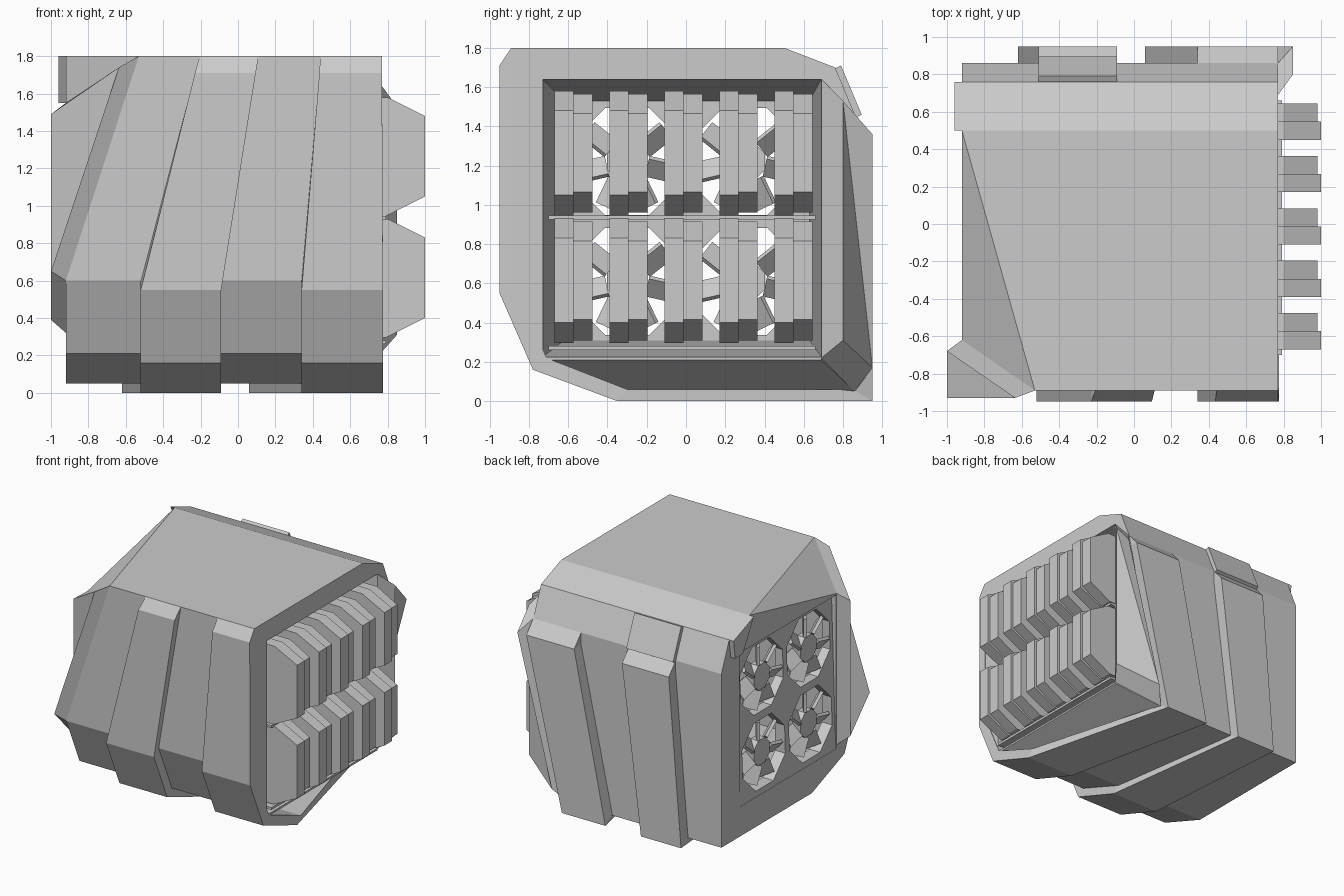
import bpy, bmesh
from math import pi, radians
from mathutils import Vector, Matrix

if "Cube" in bpy.data.objects:
    bpy.data.objects.remove(bpy.data.objects["Cube"])


def finish(name, bm):
    bmesh.ops.recalc_face_normals(bm, faces=bm.faces[:])
    me = bpy.data.meshes.new(name)
    bm.to_mesh(me)
    bm.free()
    ob = bpy.data.objects.new(name, me)
    bpy.context.collection.objects.link(ob)
    return ob


def hull_bm(points):
    bm = bmesh.new()
    for p in points:
        bm.verts.new(p)
    res = bmesh.ops.convex_hull(bm, input=bm.verts[:])
    junk = {g for g in res["geom_interior"] + res["geom_unused"]
            if isinstance(g, bmesh.types.BMVert)}
    bmesh.ops.delete(bm, geom=list(junk), context='VERTS')
    bmesh.ops.dissolve_limit(bm, angle_limit=radians(0.5), verts=bm.verts[:], edges=bm.edges[:])
    return bm


def hull(name, points):
    return finish(name, hull_bm(points))


def rect(x, y0, y1, z0, z1):
    return [(x, y, z) for y in (y0, y1) for z in (z0, z1)]


def prism_x(name, profile, x0, x1):
    return hull(name, [(x, y, z) for x in (x0, x1) for y, z in profile])


def octagon(name, x, y, z, r, depth):
    bm = bmesh.new()
    m = (Matrix.Translation((x, y, z)) @ Matrix.Rotation(pi / 2, 4, 'Y')
         @ Matrix.Rotation(pi / 8, 4, 'Z'))
    bmesh.ops.create_cone(bm, cap_ends=True, segments=8, radius1=r, radius2=r,
                          depth=depth, matrix=m)
    return finish(name, bm)


def subtract(target, cutter):
    mod = target.modifiers.new("cut", 'BOOLEAN')
    mod.operation = 'DIFFERENCE'
    mod.solver = 'EXACT'
    mod.object = cutter
    bpy.context.view_layer.objects.active = target
    bpy.ops.object.modifier_apply(modifier=mod.name)
    bpy.data.objects.remove(cutter)


# Main hull: side profile extruded along x, then corners sliced off
profile = [(-.89, 1.8), (-.89, .6), (-.72, .21), (-.30, .05),
           (.86, .05), (.86, 1.46), (.76, 1.70), (.5, 1.8)]
points = [Vector((x, y, z)) for x in (-.92, .77) for y, z in profile]
cuts = [((-.92, .5, 1.8), (-.53, -.89, 1.8), (-.92, -.62, 1.55)),
        ((-.53, -.89, 1.8), (-.92, -.62, 1.55), (-.92, -.89, .6)),
        ((.45, .86, .05), (.77, -.72, .21), (.77, .69, .21)),
        ((.45, .86, .05), (.77, .69, .22), (.77, .86, 1.46))]
for tri in cuts:
    a, b, c = map(Vector, tri)
    n = (b - a).cross(c - a).normalized()
    if n.dot(a - Vector((-.07, 0, .9))) < 0:
        n = -n
    bm = hull_bm(points)
    bmesh.ops.bisect_plane(bm, geom=bm.verts[:] + bm.edges[:] + bm.faces[:], dist=1e-5,
                           plane_co=a, plane_no=n, clear_outer=True)
    points = [v.co.copy() for v in bm.verts]
    bm.free()
body = hull("body_shell", points)

# Tapered tunnel, slanted fan recess and four fan holes
subtract(body, hull("cut_tunnel", rect(.78, -.73, .69, .225, 1.64)
                    + rect(-.82, -.62, .63, .31, 1.53)))
subtract(body, hull("cut_recess", rect(-1.2, -.61, .63, .29, 1.54)
                    + [(-.918, y, .29) for y in (-.61, .63)]
                    + [(-.88, y, 1.54) for y in (-.61, .63)]))
fans = [(y, z) for y in (-.3, .3) for z in (.61, 1.22)]
for y, z in fans:
    subtract(body, octagon("cut_fan", -.86, y, z, .295, .3))

# Fans: hub with pitched blades
for i, (y, z) in enumerate(fans):
    octagon(f"fan_hub_{i}", -.855, y, z, .11, .07)
    bm = bmesh.new()
    for k in range(7):
        m = (Matrix.Translation((-.855, y, z)) @ Matrix.Rotation(k * 2 * pi / 7, 4, 'X')
             @ Matrix.Translation((0, 0, .18)) @ Matrix.Rotation(radians(40), 4, 'Z')
             @ Matrix.Diagonal((.025, .12, .15, 1)))
        bmesh.ops.create_cube(bm, size=1, matrix=m)
    finish(f"fan_blades_{i}", bm)


# Raised armour strips wrapping front, underside and back
outer = [(-.89, 1.80), (-.95, 1.71), (-.95, .55), (-.78, .16),
         (-.35, 0), (.95, 0), (.95, 1.36), (.86, 1.46)]
inner = [(-.88, 1.79), (-.88, 1.71), (-.88, .6), (-.71, .22),
         (-.30, .06), (.85, .06), (.85, 1.36), (.85, 1.45)]


def strip(name, spans):
    bm = bmesh.new()
    rings = []
    for (yo, zo), (yi, zi), (a, b) in zip(outer, inner, spans):
        rings.append([bm.verts.new(p) for p in
                      ((a, yo, zo), (b, yo, zo), (b, yi, zi), (a, yi, zi))])
    for r, s in zip(rings, rings[1:]):
        for k in range(4):
            j = (k + 1) % 4
            bm.faces.new((r[k], r[j], s[j], s[k]))
    bm.faces.new(rings[0])
    bm.faces.new(rings[-1])
    finish(name, bm)


strip("armour_strip_left", [(-.205, .11), (-.23, .095)] + [(-.52, -.09)] * 3
      + [(-.62, -.26)] + [(-.51, -.09)] * 2)
strip("armour_strip_right", [(.44, .77), (.435, .77)] + [(.34, .775)] * 3
      + [(.06, .45)] + [(.34, .77)] * 2)


# Corner plates: raised rim around a folded-in outer face (creased from p[0] to p[2])
def corner_plate(name, rim, base):
    mid = sum((Vector(p) for p in rim), Vector()) / 4
    subtract(body, hull("cut_corner", [mid + (Vector(p) - mid) * 1.03 for p in rim]))
    bm = bmesh.new()
    p = [bm.verts.new(v) for v in rim]
    q = [bm.verts.new(v) for v in base]
    bm.faces.new((p[0], p[1], p[2]))
    bm.faces.new((p[0], p[2], p[3]))
    for k in range(4):
        j = (k + 1) % 4
        bm.faces.new((p[j], p[k], q[k], q[j]))
    finish(name, bm)


corner_plate("front_corner_plate",
             [(-.636, -.93, 1.74), (-1, -.93, .65), (-1, -.68, .39), (-1, -.68, 1.49)],
             [(-.53, -.89, 1.8), (-.92, -.89, .6), (-.92, -.62, .32), (-.92, -.62, 1.55)])
corner_plate("back_corner_plate",
             [(.54, .95, .17), (.85, .95, 1.36), (.85, .80, 1.53), (.85, .80, .31)],
             [(.45, .86, .05), (.77, .86, 1.46), (.77, .69, 1.64), (.77, .69, .22)])

# Back edge details
prism_x("back_top_cap", [(.5, 1.8), (.76, 1.7), (.74, 1.55), (.64, 1.55)], -.96, -.91)
prism_x("back_latch", [(.75, 1.69), (.79, 1.71), (.895, 1.46), (.86, 1.44), (.82, 1.44)],
        -.51, -.09)

# Cooling fins: five pairs in two rows, with thin shelves between rows
for row in (0, .65):
    for col in range(5):
        y = -.67 + .28 * col
        for half, (x, d) in enumerate(((1.0, 0), (.98, .015))):
            prof = [(.55, .93 - d), (.80, .93 - d), (x, .83 - d), (x, .40 + d),
                    (.79, .295 + d), (.55, .295 + d)]
            y0 = y + half * .097
            hull(f"fin_{col}_{half}", [(px, yy, pz + row) for px, pz in prof
                                       for yy in (y0, y0 + .097)])
for z in (.26, .925):
    hull("fin_shelf", rect(.5, -.70, .66, z, z + .02) + rect(.79, -.70, .66, z, z + .02))
